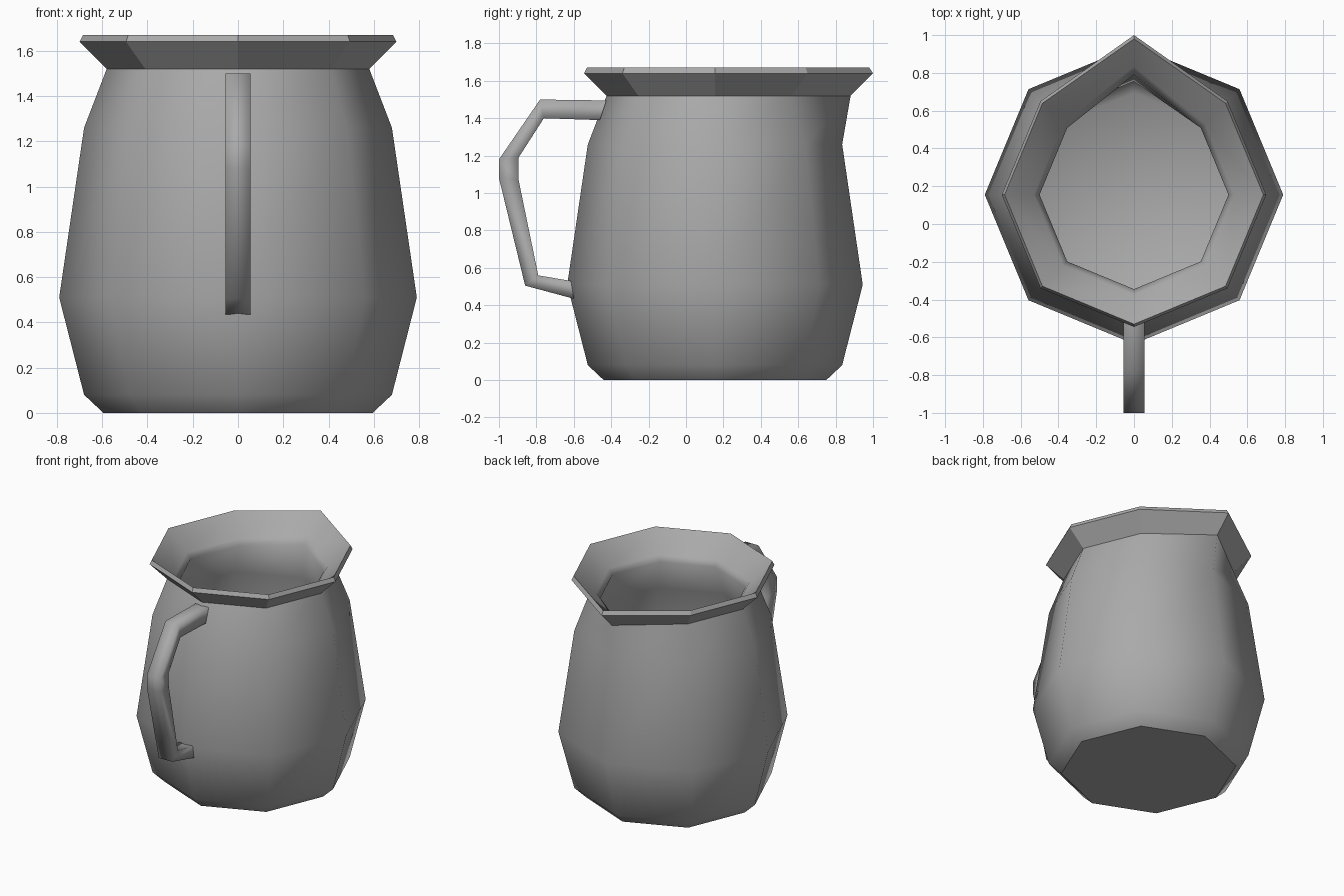
import bpy, bmesh, math
from mathutils import Vector

cube = bpy.data.objects.get("Cube")
if cube:
    bpy.data.objects.remove(cube, do_unlink=True)

SIDES = 8
CENTRE_Y = 0.155

clay = bpy.data.materials.new("grey_clay")
clay.use_nodes = True
GREY = (0.4, 0.4, 0.4, 1)
clay.diffuse_color = GREY
clay.node_tree.nodes["Principled BSDF"].inputs["Base Color"].default_value = GREY


def finish(name, bm):
    bmesh.ops.recalc_face_normals(bm, faces=bm.faces)
    mesh = bpy.data.meshes.new(name)
    bm.to_mesh(mesh)
    bm.free()
    mesh.materials.append(clay)
    obj = bpy.data.objects.new(name, mesh)
    bpy.context.collection.objects.link(obj)
    return obj


def loft(name, rings, flat_bands=()):
    """Skin a list of closed rings, cap both ends; chosen bands stay flat."""
    bm = bmesh.new()
    loops = [[bm.verts.new(p) for p in ring] for ring in rings]
    n = len(rings[0])
    for band, (a, b) in enumerate(zip(loops, loops[1:])):
        for i in range(n):
            j = (i + 1) % n
            face = bm.faces.new((a[i], a[j], b[j], b[i]))
            face.smooth = band not in flat_bands
    bm.faces.new(loops[0])
    bm.faces.new(loops[-1]).smooth = name != "handle"
    return finish(name, bm)


def jug_ring(radius, z, spout):
    """Octagon whose back corner is pulled out into the spout."""
    ring = []
    for i in range(SIDES):
        a = math.tau * i / SIDES
        r = radius + (spout if i == SIDES // 4 else 0)
        ring.append((r * math.cos(a), CENTRE_Y + r * math.sin(a), z))
    return ring


# Jug wall: up the outside, over the flared rim, down the inside
profile = [
    (0.595, 0.0, 0), (0.68, 0.08, 0), (0.79, 0.51, 0), (0.68, 1.26, 0),
    (0.58, 1.52, 0.145), (0.70, 1.64, 0.145), (0.685, 1.67, 0.14),
    (0.53, 1.53, 0.15), (0.50, 1.49, 0.135), (0.60, 1.25, 0),
    (0.71, 0.51, 0), (0.61, 0.13, 0), (0.54, 0.08, 0),
]
loft("jug_body", [jug_ring(*p) for p in profile], flat_bands=(4, 5))

# Handle: square bar bent in the side plane, outer and inner corner pairs
HALF = 0.055
handle_path = [
    ((-0.425, 1.495), (-0.46, 1.39)), ((-0.78, 1.50), (-0.76, 1.40)),
    ((-1.0, 1.18), (-0.895, 1.19)), ((-1.0, 1.08), (-0.895, 1.07)),
    ((-0.86, 0.505), (-0.79, 0.56)), ((-0.60, 0.435), (-0.615, 0.53)),
]
rings = []
for outer, inner in handle_path:
    rings.append([Vector((-HALF, *outer)), Vector((HALF, *outer)),
                  Vector((HALF, *inner)), Vector((-HALF, *inner))])
loft("handle", rings)
